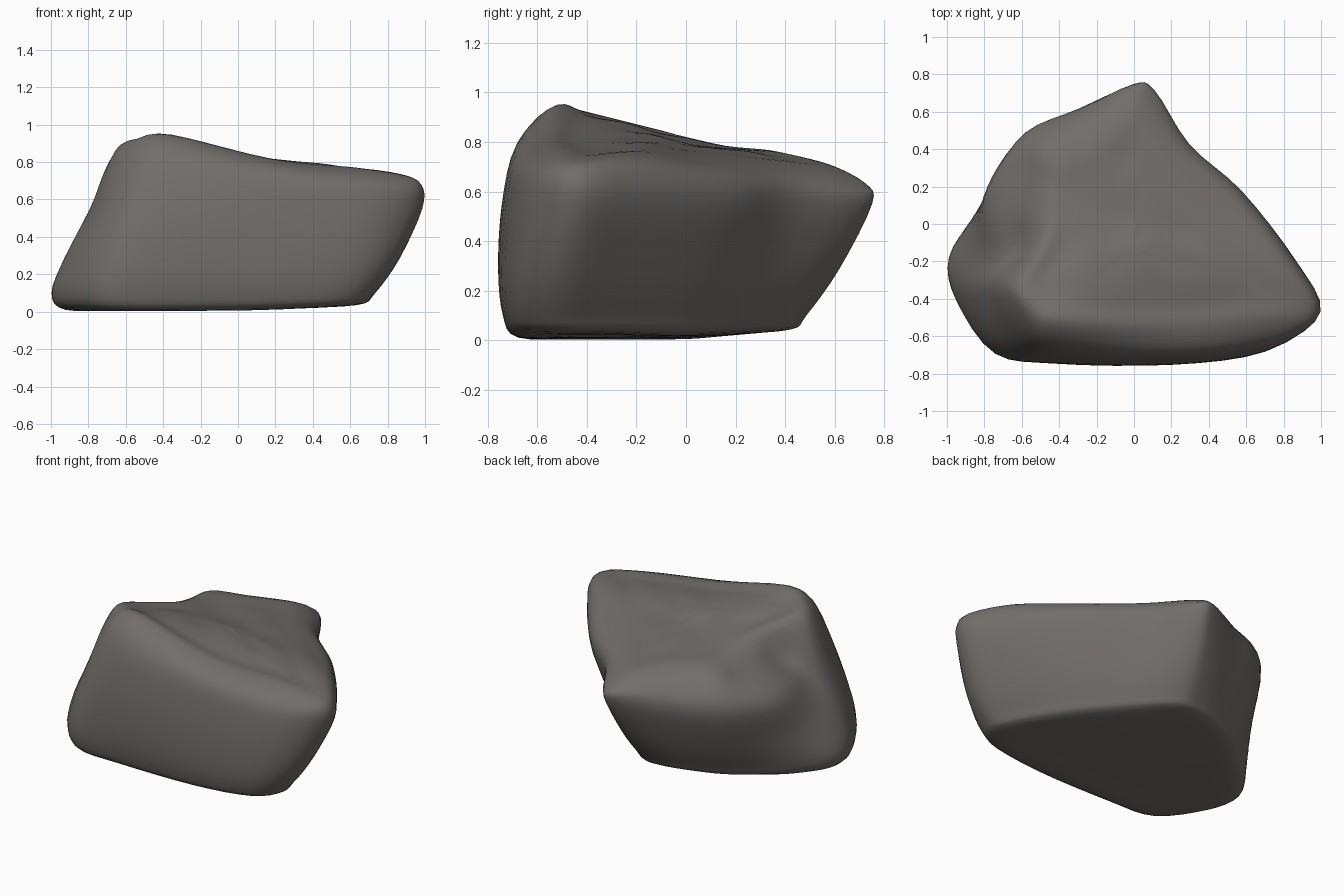
import bpy, bmesh
from mathutils import Vector

if "Cube" in bpy.data.objects:
    bpy.data.objects.remove(bpy.data.objects["Cube"])

# Outlines of the boulder, counter-clockwise from the right corner (16 points each)
foot = [(.73, -.53), (.68, -.35), (.48, 0), (.24, .26), (.03, .46), (-.12, .48), (-.31, .43), (-.52, .34),
        (-.7, .19), (-.85, .04), (-.99, -.18), (-.95, -.41), (-.74, -.69), (-.4, -.73), (.2, -.735), (.6, -.68)]
waist = [(.985, -.47), (.86, -.2), (.58, .17), (.3, .42), (.11, .71), (-.01, .74), (-.3, .615), (-.58, .49),
         (-.75, .25), (-.79, .05), (-.76, -.18), (-.79, -.36), (-.66, -.64), (-.4, -.73), (.2, -.735), (.74, -.66)]
rim = [(.98, -.47, .68), (.84, -.2, .7), (.55, .15, .67), (.27, .41, .66), (.09, .68, .63), (-.02, .71, .64),
       (-.29, .53, .69), (-.5, .42, .71), (-.56, .25, .7), (-.62, .06, .68), (-.62, -.15, .68),
       (-.7, -.32, .78), (-.6, -.55, .81), (-.39, -.66, .82), (.2, -.69, .74), (.73, -.62, .69)]
shoulder = [(.87, -.44, .735), (.72, -.2, .755), (.46, .08, .725), (.2, .33, .72), (.06, .55, .7),
            (-.04, .56, .715), (-.22, .42, .75), (-.4, .33, .765), (-.45, .2, .77), (-.47, .05, .795),
            (-.5, -.1, .835), (-.61, -.32, .895), (-.54, -.45, .925), (-.37, -.53, .945), (.2, -.56, .81),
            (.65, -.51, .765)]
# Heights across the top: a ridge along the front half, a lower shelf behind
top_spots = [(-.4, -.05, .835), (-.3, -.29, .9), (0, -.2, .85), (.33, -.2, .81),
             (0, .07, .78), (-.2, .2, .77), (.3, .05, .765)]


def level(outline, z):
    return [Vector((x, y, z)) for x, y in outline]


def toward(ring, centre, keep):
    return [centre + (p - centre) * keep for p in ring]


def on_top(p):
    """Drop a point onto the top, blending the nearby known heights."""
    total = weight = 0
    for x, y, z in shoulder + top_spots:
        w = 1 / (((p.x - x) ** 2 + (p.y - y) ** 2) ** 1.5 + .002)
        total, weight = total + w * z, weight + w
    return Vector((p.x, p.y, total / weight))


def underside(p):
    """Drop a point onto the base, which lifts slightly to the right and back."""
    return Vector((p.x, p.y, .01 + .04 * max(0, p.x) + .08 * max(0, p.y)))


def spline(a, b, c, d, t):
    return 0.5 * (2 * b + (c - a) * t + (2 * a - 5 * b + 4 * c - d) * t * t
                  + (3 * b - a - 3 * c + d) * t ** 3)


def refine(points, steps, closed):
    """Smooth curve running through all the points."""
    n, out = len(points), []
    at = (lambda i: points[i % n]) if closed else (lambda i: points[max(0, min(n - 1, i))])
    for i in range(n if closed else n - 1):
        for s in range(steps):
            out.append(spline(at(i - 1), at(i), at(i + 1), at(i + 2), s / steps))
    return out if closed else out + [points[-1].copy()]


# Stack of sections: base, foot, bulging belly, waist, rim, shoulder, top
low, mid = level(foot, .1), level(waist, .55)
belly = toward([a.lerp(b, .42) for a, b in zip(low, mid)], Vector((-.1, -.15, .289)), 1.03)
top_ring = [Vector(p) for p in shoulder]
crown, heel = Vector((0, -.12, .82)), Vector((-.25, -.15, .1))
sections = [[underside(p) for p in toward(low, heel, k)] for k in (.05, .5, .9)]
sections += [low, belly, mid, [Vector(p) for p in rim], top_ring]
sections += [[on_top(p) for p in toward(top_ring, crown, k)] for k in (.75, .5, .25, .05)]

# Loft smoothly around and upward
rings = [refine(s, 4, True) for s in sections]
columns = [refine(list(col), 4, False) for col in zip(*rings)]
bm = bmesh.new()
grid = [[bm.verts.new(p) for p in col] for col in columns]
n, rows = len(grid), len(grid[0])
for i in range(n):
    a, b = grid[i], grid[(i + 1) % n]
    for j in range(rows - 1):
        bm.faces.new((a[j], b[j], b[j + 1], a[j + 1]))
bm.faces.new([col[0] for col in reversed(grid)])
bm.faces.new([col[-1] for col in grid])
bmesh.ops.recalc_face_normals(bm, faces=bm.faces)
for f in bm.faces:
    f.smooth = True

mesh = bpy.data.meshes.new("boulder")
bm.to_mesh(mesh)
bm.free()
boulder = bpy.data.objects.new("boulder", mesh)
bpy.context.collection.objects.link(boulder)

# Stone colour
stone = bpy.data.materials.new("warm grey stone")
stone.diffuse_color = (.165, .155, .145, 1)
stone.use_nodes = True
stone.node_tree.nodes["Principled BSDF"].inputs["Base Color"].default_value = stone.diffuse_color
mesh.materials.append(stone)
bpy.context.view_layer.objects.active = boulder
boulder.select_set(True)
bpy.ops.object.shade_smooth_by_angle(angle=1.0)
